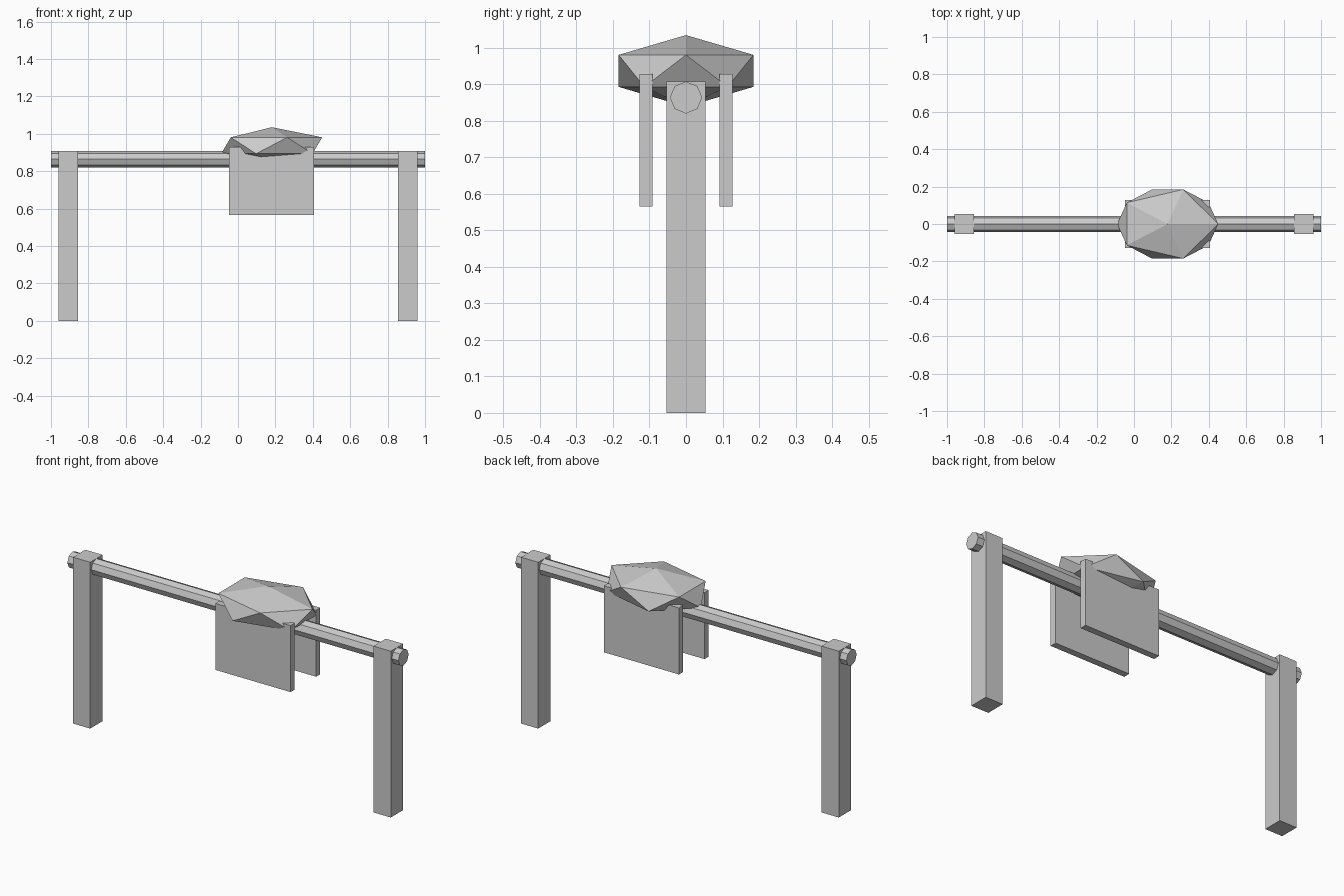
import bpy
from math import pi

cube = bpy.data.objects.get("Cube")
if cube:
    bpy.data.objects.remove(cube, do_unlink=True)

GREY = (0.6, 0.6, 0.6, 1)
grey = bpy.data.materials.new("light_grey")
grey.use_nodes = True
grey.diffuse_color = GREY
grey.node_tree.nodes["Principled BSDF"].inputs["Base Color"].default_value = GREY


def finish(name, scale=(1, 1, 1)):
    obj = bpy.context.object
    obj.name = name
    obj.scale = scale
    obj.data.materials.append(grey)
    bpy.ops.object.transform_apply(location=False, rotation=True, scale=True)


def box(name, centre, size):
    bpy.ops.mesh.primitive_cube_add(size=1, location=centre)
    finish(name, size)


# Upright posts at both ends
for side, sign in (("left", 1), ("right", -1)):
    box(side + "_post", (sign * 0.908, 0, 0.454), (0.104, 0.106, 0.908))

# Eight-sided rail running through the posts
bpy.ops.mesh.primitive_cylinder_add(vertices=8, radius=0.044, depth=2,
                                    location=(0, 0, 0.864), rotation=(0, pi / 2, 0))
finish("rail")

# Saddle flaps hanging on each side of the rail
for side, sign in (("front", -1), ("back", 1)):
    box(side + "_flap", (0.18, sign * 0.11, 0.747), (0.454, 0.036, 0.363))

# Faceted saddle seat
bpy.ops.mesh.primitive_ico_sphere_add(subdivisions=1, radius=1, location=(0.18, 0, 0.937))
finish("saddle_seat", (0.302, 0.217, 0.098))
